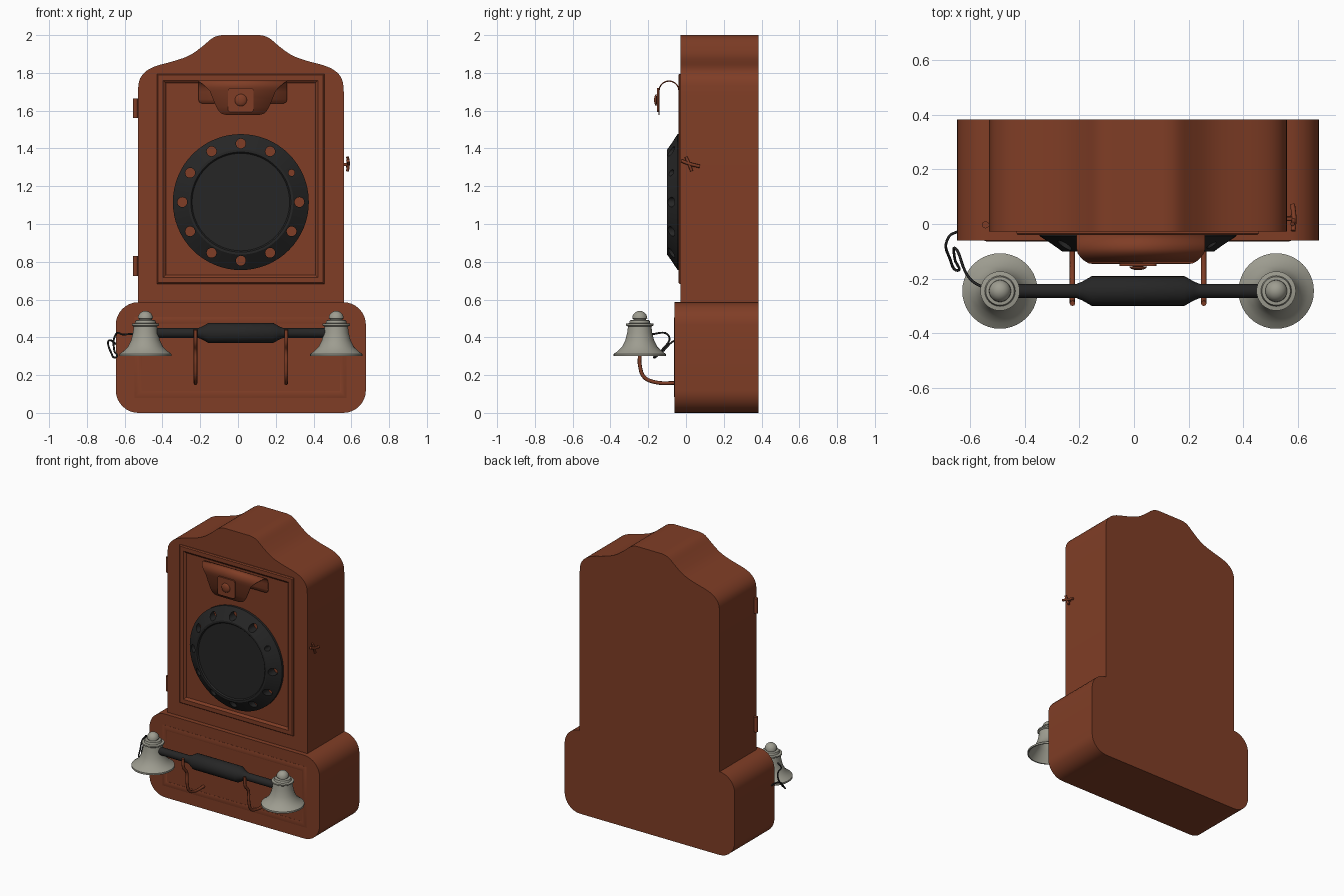
import bpy, bmesh, math
from mathutils import Vector, Matrix

if "Cube" in bpy.data.objects:
    bpy.data.objects.remove(bpy.data.objects["Cube"])

CX = 0.015          # symmetry line of the cabinet
FRONT, BASE_FRONT, BACK = -0.028, -0.06, 0.383


def material(name, rgb):
    m = bpy.data.materials.new(name)
    m.diffuse_color = (*rgb, 1)
    m.use_nodes = True
    m.node_tree.nodes["Principled BSDF"].inputs["Base Color"].default_value = m.diffuse_color
    return m


WOOD = material("red_brown_wood", (0.215, 0.047, 0.019))
BLACK = material("black", (0.019, 0.019, 0.019))
METAL = material("grey_metal", (0.34, 0.335, 0.28))


def smooth(ob, angle=30):
    bpy.ops.object.select_all(action='DESELECT')
    ob.select_set(True)
    bpy.context.view_layer.objects.active = ob
    bpy.ops.object.shade_smooth_by_angle(angle=math.radians(angle))


def finish(name, bm, mat):
    bmesh.ops.recalc_face_normals(bm, faces=bm.faces[:])
    me = bpy.data.meshes.new(name)
    bm.to_mesh(me)
    bm.free()
    ob = bpy.data.objects.new(name, me)
    bpy.context.collection.objects.link(ob)
    me.materials.append(mat)
    smooth(ob)
    return ob


def prism(name, outline, y0, y1, mat):
    """Extrude an x-z outline from y0 to y1."""
    bm = bmesh.new()
    face = bm.faces.new([bm.verts.new((x, y0, z)) for x, z in outline])
    res = bmesh.ops.extrude_face_region(bm, geom=[face])
    moved = [v for v in res["geom"] if isinstance(v, bmesh.types.BMVert)]
    bmesh.ops.translate(bm, verts=moved, vec=(0, y1 - y0, 0))
    return finish(name, bm, mat)


def lathe_into(bm, profile, loc, axis, n):
    """Revolve (radius, height) points about an axis through loc."""
    rot = Vector((0, 0, 1)).rotation_difference(Vector(axis)).to_matrix()
    rings = []
    for r, h in profile:
        angles = [2 * math.pi * i / n for i in range(n)] if r > 0 else [0]
        rings.append([bm.verts.new(rot @ Vector((r * math.cos(a), r * math.sin(a), h)) + Vector(loc))
                      for a in angles])
    for a, b in zip(rings, rings[1:]):
        for i in range(n):
            quad = [a[i % len(a)], a[(i + 1) % len(a)], b[(i + 1) % len(b)], b[i % len(b)]]
            bm.faces.new(list(dict.fromkeys(quad)))


def lathe(name, profile, loc, axis, mat, n=32):
    bm = bmesh.new()
    lathe_into(bm, profile, loc, axis, n)
    return finish(name, bm, mat)


def rod(r, h0, h1):
    return [(0, h0), (r, h0), (r, h1), (0, h1)]


def rounded_rect(x0, x1, z0, z1, r, steps=8):
    pts = []
    for k, (cx, cz) in enumerate([(x1 - r, z1 - r), (x0 + r, z1 - r), (x0 + r, z0 + r), (x1 - r, z0 + r)]):
        for i in range(steps + 1):
            a = math.pi / 2 * (k + i / steps)
            pts.append((cx + r * math.cos(a), cz + r * math.sin(a)))
    return pts


def frame(name, x0, x1, z0, z1, y, section, mat):
    """Mitred moulding; section lists (inset, depth) points."""
    bm = bmesh.new()
    rings = [[bm.verts.new((x, y - d, z)) for x, z in
              ((x0 + s, z0 + s), (x1 - s, z0 + s), (x1 - s, z1 - s), (x0 + s, z1 - s))] for s, d in section]
    for a, b in zip(rings, rings[1:] + rings[:1]):
        for i in range(4):
            j = (i + 1) % 4
            bm.faces.new((a[i], a[j], b[j], b[i]))
    return finish(name, bm, mat)


def tube(name, points, radius, mat):
    """Round wire through the points."""
    cu = bpy.data.curves.new(name, 'CURVE')
    cu.dimensions = '3D'
    cu.bevel_depth, cu.bevel_resolution, cu.resolution_u = radius, 2, 8
    cu.use_fill_caps = True
    sp = cu.splines.new('BEZIER')
    sp.bezier_points.add(len(points) - 1)
    for bp, p in zip(sp.bezier_points, points):
        bp.co = p
        bp.handle_left_type = bp.handle_right_type = 'AUTO'
    cu.materials.append(mat)
    ob = bpy.data.objects.new(name, cu)
    bpy.context.collection.objects.link(ob)
    return ob


# Upper cabinet with the shaped crest
half = [(0.545, 1.70), (0.54, 1.765), (0.505, 1.81), (0.45, 1.838), (0.36, 1.86), (0.27, 1.89),
        (0.20, 1.942), (0.15, 1.987), (0.11, 2.0), (0.07, 2.0)]
for _ in range(2):
    cut = [half[0]]
    for (ax, az), (bx, bz) in zip(half, half[1:]):
        cut += [(ax * .75 + bx * .25, az * .75 + bz * .25), (ax * .25 + bx * .75, az * .25 + bz * .75)]
    half = cut + [half[-1]]
half = [(0.545, 0.5)] + half
prism("cabinet", [(CX + x, z) for x, z in half] + [(CX - x, z) for x, z in reversed(half)],
      FRONT, BACK, WOOD)

# Wider base box
prism("base_box", rounded_rect(-0.647, 0.677, 0, 0.586, 0.12), BASE_FRONT, BACK, WOOD)

# Mouldings on the door and the base
frame("door_moulding", -0.43, 0.457, 0.683, 1.795, FRONT,
      [(0, -0.01), (0, 0.006), (0.006, 0.013), (0.034, 0.013), (0.044, 0.006), (0.048, 0), (0.048, -0.01)], WOOD)
frame("base_moulding", -0.547, 0.575, 0.08, 0.508, BASE_FRONT,
      [(0, -0.01), (0, 0.001), (0.009, 0.004), (0.026, 0.004), (0.035, 0.001), (0.035, -0.01)], WOOD)

# Dial with twelve finger holes cut through to the wood
DIAL_Z = 1.116
dial = lathe("dial", [(0, 0), (0.36, 0), (0.36, 0.026), (0.278, 0.082), (0.265, 0.082), (0.258, 0.074), (0, 0.074)],
             (CX, -0.018, DIAL_Z), (0, -1, 0), BLACK, 64)
bm = bmesh.new()
for i in range(12):
    a = math.radians(30 * i)
    lathe_into(bm, rod(0.017 if i == 1 else 0.026, -0.2, 0.2),
               (CX + 0.31 * math.cos(a), 0, DIAL_Z + 0.31 * math.sin(a)), (0, -1, 0), 20)
cutter = finish("hole_cutter", bm, BLACK)
cutter.hide_render = True
mod = dial.modifiers.new("holes", 'BOOLEAN')
mod.operation, mod.object, mod.solver = 'DIFFERENCE', cutter, 'EXACT'
smooth(dial)
bpy.ops.object.modifier_apply(modifier="holes")
bpy.data.objects.remove(cutter)
smooth(dial)

# Curved mouthpiece hood: bent sheet, narrowing towards the front lip
strip = [(-0.034, 1.637, 0.215), (-0.034, 1.645, 0.23), (-0.034, 1.66, 0.235), (-0.036, 1.70, 0.235)]
strip += [(-0.09 - 0.053 * math.cos(a), 1.705 + 0.052 * math.sin(a), 0.235 - 0.06 * max(0, 1 - a / 1.4) ** 1.2)
          for a in [math.pi * (1 - i / 10) for i in range(1, 11)]]
strip += [(-0.143, 1.66, 0.157), (-0.143, 1.62, 0.14), (-0.143, 1.595, 0.125), (-0.143, 1.583, 0.11),
          (-0.143, 1.578, 0.09)]
bm = bmesh.new()
rows = [[bm.verts.new((CX + 0.01 + s * w, y, z)) for s in (-1, 1)] for y, z, w in strip]
for a, b in zip(rows, rows[1:]):
    bm.faces.new((a[0], a[1], b[1], b[0]))
hood = finish("hood", bm, WOOD)
sol = hood.modifiers.new("thickness", 'SOLIDIFY')
sol.thickness, sol.offset = 0.007, 0

# Raised plate and button on the hood
prism("hood_plate", rounded_rect(CX - 0.068, CX + 0.068, 1.593, 1.72, 0.015, 4), -0.154, -0.143, WOOD)
lathe("hood_button", [(0, 0)] + [(0.032 * math.cos(a), 0.004 + 0.013 * math.sin(a))
      for a in [math.pi / 2 * i / 5 for i in range(5)]] + [(0, 0.017)],
      (CX, -0.152, 1.656), (0, -1, 0), WOOD, 24)

# Side hinges
for name, z in (("upper_hinge", 1.56), ("lower_hinge", 0.725)):
    lathe(name, rod(0.013, 0, 0.105), (-0.543, -0.003, z), (0, 0, 1), WOOD, 16)

# Door key on the right side
lathe("key_stem", rod(0.009, 0, 0.03), (0.555, 0.02, 1.315), (1, 0, 0), WOOD, 12)
tube("key_lever", [(0.582, -0.025, 1.335), (0.585, 0.02, 1.318), (0.58, 0.072, 1.305)], 0.009, WOOD)
tube("key_crossbar", [(0.58, 0.0, 1.355), (0.584, 0.015, 1.32), (0.58, 0.03, 1.28)], 0.008, WOOD)

# Handset bar with thick grip
BAR_Y, BAR_Z = -0.245, 0.423
lathe("handset_bar", [(0, -0.48), (0.026, -0.48), (0.026, -0.225), (0.034, -0.205), (0.054, -0.17), (0.054, 0.17),
      (0.034, 0.205), (0.026, 0.225), (0.026, 0.48), (0, 0.48)], (CX, BAR_Y, BAR_Z), (1, 0, 0), BLACK, 24)

# Hollow flared bells with ball tops at both ends
bell = [(0, 0.13), (0.05, 0.12), (0.075, 0.07), (0.125, 0.012), (0.13, 0), (0.138, 0), (0.138, 0.012), (0.118, 0.026),
        (0.093, 0.05), (0.076, 0.085), (0.066, 0.125), (0.062, 0.157), (0.072, 0.163), (0.072, 0.172),
        (0.056, 0.175), (0.052, 0.19), (0.034, 0.192), (0.034, 0.198)]
bell += [(0.04 * math.cos(a), 0.2 + 0.04 * math.sin(a)) for a in [math.pi / 2 * (i / 6 - 0.0) for i in range(6)]]
bell += [(0, 0.24)]
for name, s in (("left_bell", -1), ("right_bell", 1)):
    lathe(name, bell, (CX + s * 0.505, BAR_Y, 0.3), (0, 0, 1), METAL, 40)

# Cradle hooks under the bar
hook = [(-0.04, 0.158), (-0.17, 0.164), (-0.222, 0.19), (-0.244, 0.25), (-0.25, 0.33), (-0.284, 0.375), (-0.29, 0.44)]
for name, s in (("left_hook", -1), ("right_hook", 1)):
    tube(name, [(CX + s * 0.24, y, z) for y, z in hook], 0.01, WOOD)

# Looped cord from the handset to the base
tube("cord", [(-0.53, -0.243, 0.42), (-0.6, -0.2, 0.415), (-0.652, -0.09, 0.405), (-0.655, -0.13, 0.33),
              (-0.645, -0.17, 0.295), (-0.672, -0.13, 0.32), (-0.679, -0.05, 0.385), (-0.64, -0.025, 0.36)],
     0.005, BLACK)
